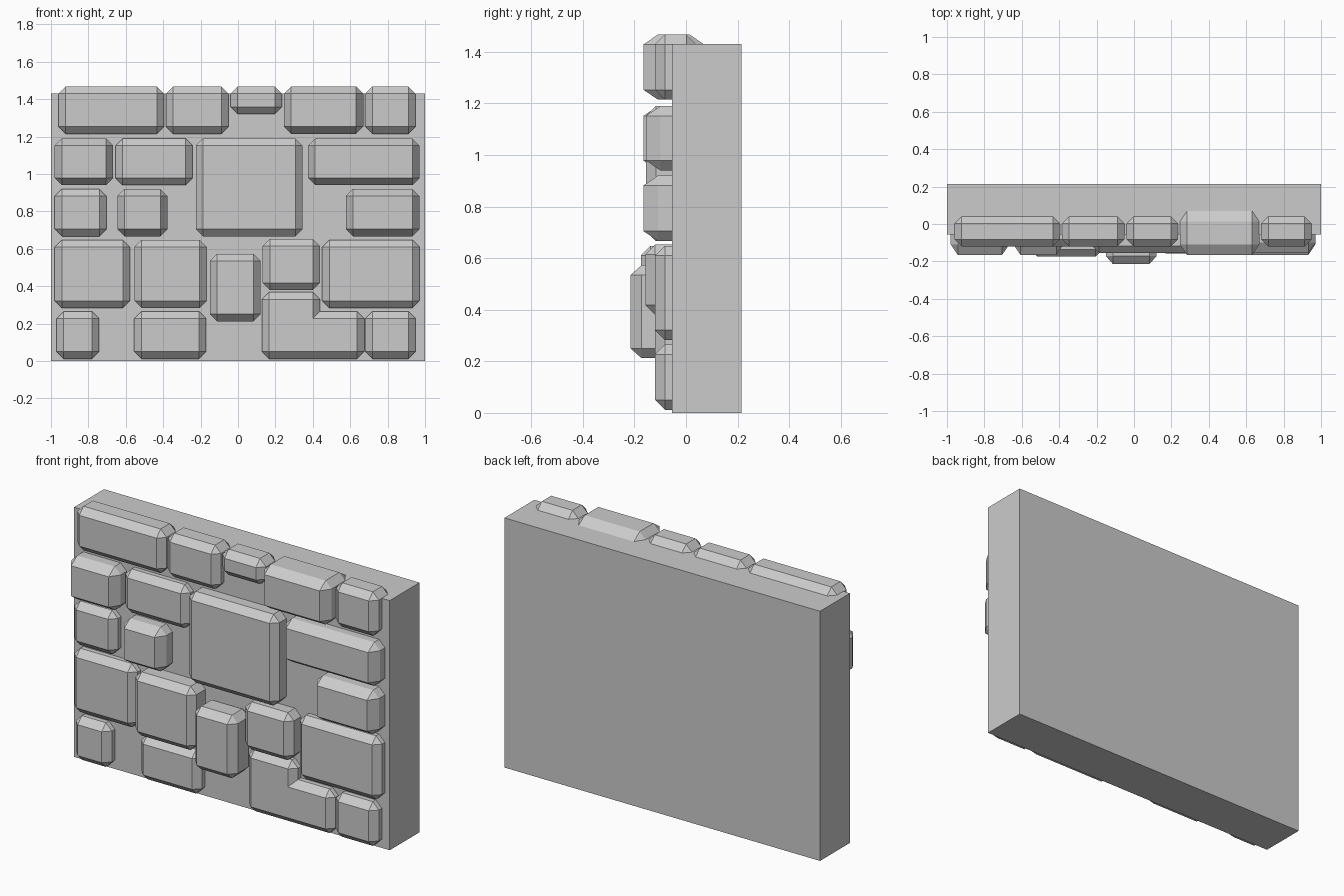
import bpy, bmesh

if "Cube" in bpy.data.objects:
    bpy.data.objects.remove(bpy.data.objects["Cube"])

CHAMFER = 0.038
BASE_DEPTH = 0.16


def add_object(name, bm):
    mesh = bpy.data.meshes.new(name)
    bm.to_mesh(mesh)
    bm.free()
    obj = bpy.data.objects.new(name, mesh)
    bpy.context.collection.objects.link(obj)
    return obj


def prism(outline, y0, y1):
    """Extrude an x/z outline from y0 to y1."""
    bm = bmesh.new()
    face = bm.faces.new([bm.verts.new((x, y0, z)) for x, z in outline])
    ext = bmesh.ops.extrude_face_region(bm, geom=[face])
    for v in ext["geom"]:
        if isinstance(v, bmesh.types.BMVert):
            v.co.y = y1
    bmesh.ops.recalc_face_normals(bm, faces=bm.faces[:])
    return bm


def rect(x0, x1, z0, z1):
    return [(x0, z0), (x1, z0), (x1, z1), (x0, z1)]


def stone(name, outline, front, depth=BASE_DEPTH):
    """Chamfered block, stretched in depth, with its face at y = -front."""
    bm = prism(outline, 0, BASE_DEPTH)
    convex = [e for e in bm.edges if e.calc_face_angle_signed() > 0.1]
    bmesh.ops.bevel(bm, geom=convex, offset=CHAMFER, offset_type='OFFSET',
                    segments=1, profile=0.5, affect='EDGES')
    for v in bm.verts:
        v.co.y = -front + v.co.y * depth / BASE_DEPTH
    bmesh.ops.recalc_face_normals(bm, faces=bm.faces[:])
    return add_object(name, bm)


# Wall slab
add_object("wall_slab", prism(rect(-1, 1, 0, 1.43), -0.055, 0.215))

# Courses of stones: bottom, top, then (left, right, front distance)
N, D = 0.12, 0.165
courses = {
    "top": (1.215, 1.467, [(-0.96, -0.395, N), (-0.385, -0.05, N),
                           (0.245, 0.67, D), (0.68, 0.95, N)]),
    "upper": (0.94, 1.19, [(-0.98, -0.667, D), (-0.655, -0.243, N),
                           (0.375, 0.97, 0.155)]),
    "middle": (0.667, 0.92, [(-0.98, -0.703, N), (-0.645, -0.377, D),
                             (0.577, 0.97, D)]),
    "lower": (0.283, 0.648, [(-0.98, -0.578, N), (-0.553, -0.167, 0.175),
                             (0.45, 0.97, N)]),
    "bottom": (0.012, 0.265, [(-0.97, -0.742, N), (-0.555, -0.17, N),
                              (0.68, 0.95, N)]),
}
for course, (z0, z1, blocks) in courses.items():
    for i, (x0, x1, front) in enumerate(blocks):
        stone(f"{course}_stone_{i + 1}", rect(x0, x1, z0, z1), front,
              0.235 if front > 0.15 and course != "lower" else BASE_DEPTH)

# Odd-sized stones
stone("top_small_stone", rect(-0.04, 0.235, 1.32, 1.467), N)
stone("large_square_stone", rect(-0.225, 0.345, 0.667, 1.19), 0.155)
stone("protruding_stone", rect(-0.15, 0.12, 0.212, 0.573), 0.215, 0.18)
stone("centre_right_stone", rect(0.132, 0.438, 0.38, 0.653), 0.158)

# L-shaped stone
stone("l_shaped_stone", [(0.127, 0.012), (0.675, 0.012), (0.675, 0.265),
                         (0.438, 0.265), (0.438, 0.368), (0.127, 0.368)], N)
